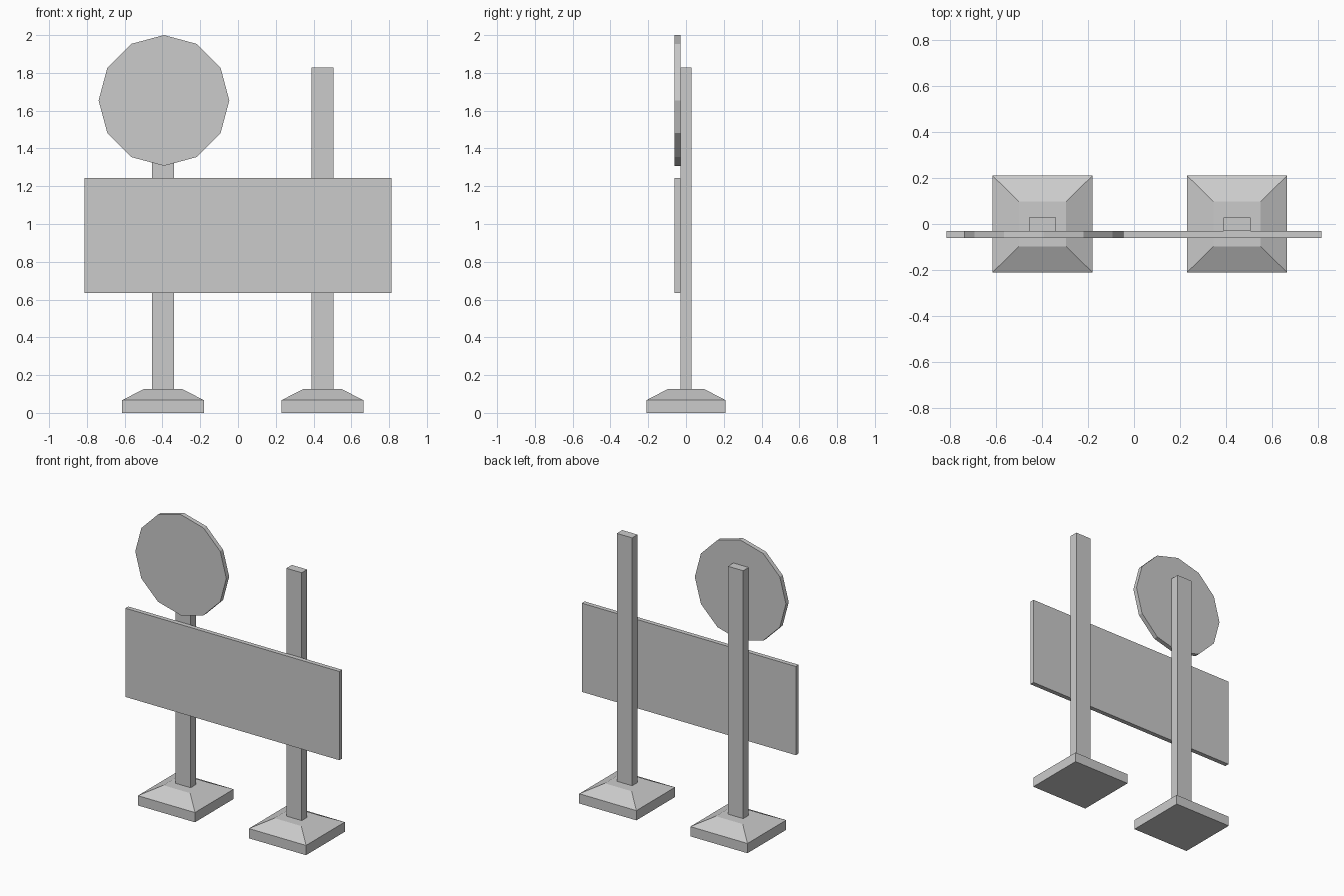
import bpy
import bmesh
from math import pi
from mathutils import Matrix

cube = bpy.data.objects.get("Cube")
if cube:
    bpy.data.objects.remove(cube, do_unlink=True)

GREY = (0.6, 0.6, 0.6, 1)
grey = bpy.data.materials.new("plain grey")
grey.use_nodes = True
grey.diffuse_color = GREY
grey.node_tree.nodes["Principled BSDF"].inputs["Base Color"].default_value = GREY


def add_object(name, bm):
    bmesh.ops.recalc_face_normals(bm, faces=bm.faces)
    mesh = bpy.data.meshes.new(name)
    bm.to_mesh(mesh)
    bm.free()
    mesh.materials.append(grey)
    obj = bpy.data.objects.new(name, mesh)
    bpy.context.collection.objects.link(obj)


def box(name, low, high):
    bm = bmesh.new()
    size = [h - l for l, h in zip(low, high)]
    centre = [(h + l) / 2 for l, h in zip(low, high)]
    bmesh.ops.create_cube(
        bm, size=1, matrix=Matrix.Translation(centre) @ Matrix.Diagonal((*size, 1)))
    add_object(name, bm)


def foot(name, x):
    # Square slab with a sloped, tapering top
    bm = bmesh.new()
    rings = []
    for z, hx, hy in ((0, 0.217, 0.21), (0.067, 0.217, 0.21), (0.126, 0.102, 0.097)):
        rings.append([bm.verts.new((x + sx * hx, sy * hy, z))
                      for sx, sy in ((-1, -1), (1, -1), (1, 1), (-1, 1))])
    for lower, upper in zip(rings, rings[1:]):
        for i in range(4):
            j = (i + 1) % 4
            bm.faces.new((lower[i], lower[j], upper[j], upper[i]))
    bm.faces.new(rings[0][::-1])
    bm.faces.new(rings[-1])
    add_object(name, bm)


# Two posts, each standing on a foot
BACK, FRONT = -0.03, -0.061
for side, x in (("right", -0.397), ("left", 0.447)):
    foot(side + "_foot", x)
    box(side + "_post", (x - 0.058, BACK, 0.126), (x + 0.058, 0.029, 1.828))

# Wide board across the posts
box("board", (-0.813, FRONT, 0.635), (0.813, BACK, 1.244))

# Twelve-sided disc on top of the right post
bm = bmesh.new()
bmesh.ops.create_cone(
    bm, cap_ends=True, segments=12, radius1=0.346, radius2=0.346, depth=BACK - FRONT,
    matrix=Matrix.Translation((-0.392, (FRONT + BACK) / 2, 1.654))
    @ Matrix.Rotation(pi / 2, 4, "X"))
add_object("disc", bm)
